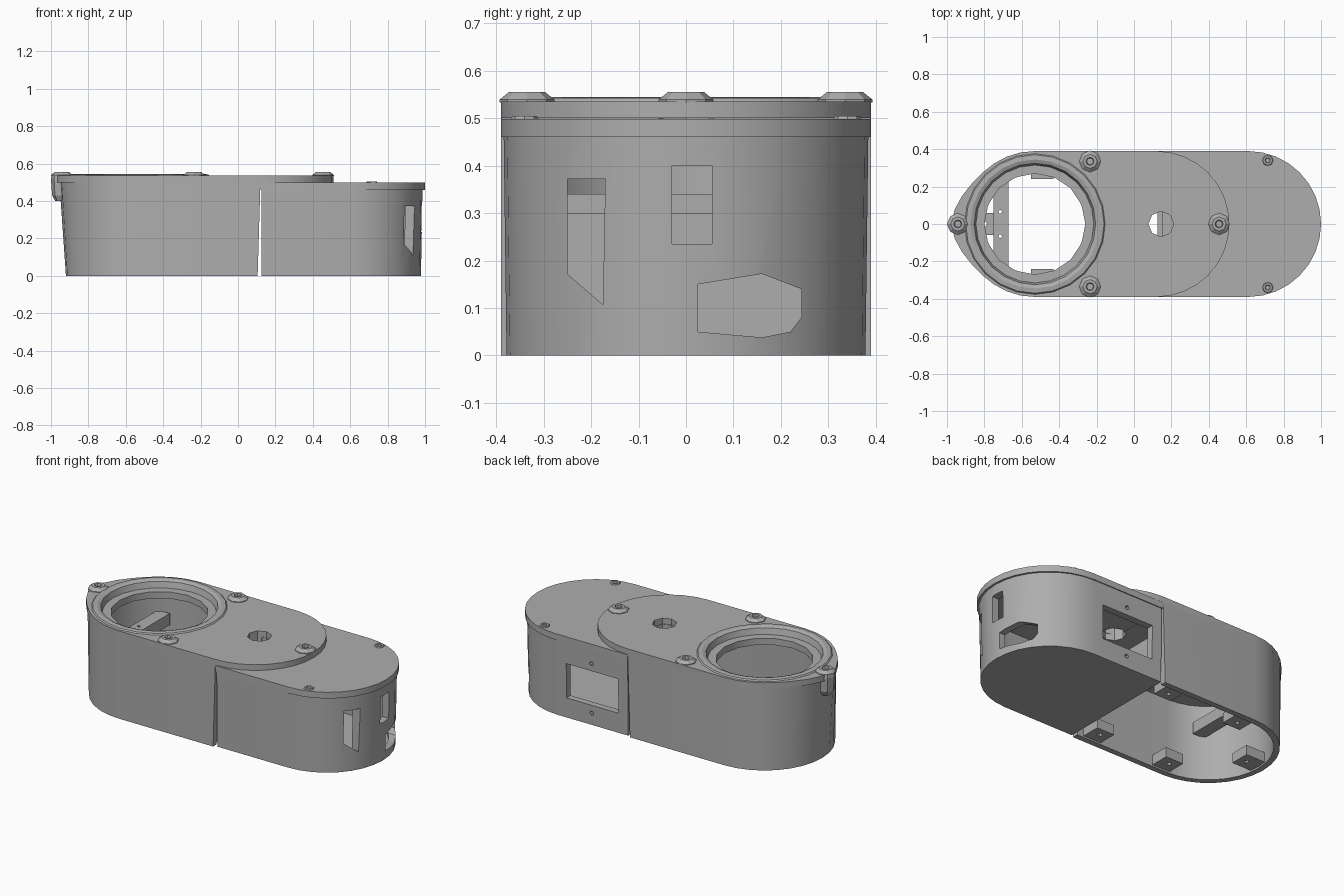
import bpy, bmesh
from math import sin, cos, pi, radians

cube = bpy.data.objects.get("Cube")
if cube:
    bpy.data.objects.remove(cube, do_unlink=True)

GREY = (0.42, 0.42, 0.42, 1)
grey = bpy.data.materials.new("plain_grey")
grey.use_nodes = True
grey.diffuse_color = GREY
grey.node_tree.nodes["Principled BSDF"].inputs["Base Color"].default_value = GREY

W = 0.39                      # half width of the case
RING = (-0.53, 0)             # centre of the big opening
PORT = (0.145, 0)             # centre of the small opening
SEAM = 0.11


def finish(name, bm, smooth=True):
    bmesh.ops.remove_doubles(bm, verts=bm.verts, dist=0.0001)
    bmesh.ops.recalc_face_normals(bm, faces=bm.faces)
    mesh = bpy.data.meshes.new(name)
    bm.to_mesh(mesh)
    bm.free()
    mesh.materials.append(grey)
    obj = bpy.data.objects.new(name, mesh)
    bpy.context.collection.objects.link(obj)
    if smooth:
        shade(obj)
    return obj


def shade(obj):
    bpy.ops.object.select_all(action='DESELECT')
    obj.select_set(True)
    bpy.context.view_layer.objects.active = obj
    bpy.ops.object.shade_smooth_by_angle(angle=radians(28))


def prism(name, pts, lo, hi, axis='z', top=None, smooth=False):
    """Extrude a 2D outline along an axis; top may differ from the base."""
    place = {'z': lambda p, h: (p[0], p[1], h),
             'x': lambda p, h: (h, p[0], p[1]),
             'y': lambda p, h: (p[0], h, p[1])}[axis]
    bm = bmesh.new()
    a = [bm.verts.new(place(p, lo)) for p in pts]
    b = [bm.verts.new(place(p, hi)) for p in (top or pts)]
    bm.faces.new(a)
    bm.faces.new(b)
    for i in range(len(a)):
        j = (i + 1) % len(a)
        bm.faces.new((a[i], a[j], b[j], b[i]))
    return finish(name, bm, smooth)


def lathe(name, profile, centre, z, n, smooth=False):
    """Revolve (radius, height) points around a vertical axis."""
    bm = bmesh.new()
    rows = [[bm.verts.new((centre[0] + r * cos(2 * pi * k / n),
                           centre[1] + r * sin(2 * pi * k / n), z + h))
             for k in range(n)] for r, h in profile]
    for lo, hi in zip(rows, rows[1:]):
        for k in range(n):
            m = (k + 1) % n
            bm.faces.new((lo[k], lo[m], hi[m], hi[k]))
    return finish(name, bm, smooth)


def rect(x0, x1, y0, y1):
    return [(x0, y0), (x1, y0), (x1, y1), (x0, y1)]


def circle(c, r, n):
    return [(c[0] + r * cos(2 * pi * k / n), c[1] + r * sin(2 * pi * k / n)) for k in range(n)]


def arc(cx, r, start, n=16, nose=0):
    """Half circle; nose pulls the middle of the arc out towards -x."""
    out = []
    for k in range(n + 1):
        a = start + pi * k / n
        out.append((cx + r * cos(a) - nose * max(0, -cos(a)) ** 8, r * sin(a)))
    return out


def left_outline(r, end, nose=0):
    return arc(RING[0], r, pi / 2, nose=nose) + [(end, -r), (end, r)]


def right_outline(cx, r, start):
    return [(start, -r)] + arc(cx, r, -pi / 2) + [(start, r)]


def cut(obj, *cutters):
    for c in cutters:
        mod = obj.modifiers.new("cut", 'BOOLEAN')
        mod.operation, mod.solver, mod.object = 'DIFFERENCE', 'EXACT', c
    bpy.context.view_layer.update()
    mesh = bpy.data.meshes.new_from_object(obj.evaluated_get(bpy.context.evaluated_depsgraph_get()))
    obj.modifiers.clear()
    obj.data = mesh
    for c in cutters:
        bpy.data.objects.remove(c, do_unlink=True)
    shade(obj)


# Left housing: open underneath and towards the seam
left_housing = prism("left_housing", left_outline(W, SEAM - 0.005), 0, 0.5,
                     top=left_outline(W, SEAM + 0.01, 0.035))
cut(left_housing,
    prism("cavity", left_outline(W - 0.035, 0.3), -0.1, 0.46),
    prism("opening", circle(RING, 0.27, 16), 0.4, 0.6),
    prism("port", circle(PORT, 0.068, 8), 0.4, 0.6))

# Right housing: closed floor, low partition, windows in the end and the back
right_housing = prism("right_housing", right_outline(0.6, W - 0.012, 0.125), 0, 0.46,
                      top=right_outline(0.603, W - 0.006, 0.125))
end_slot = [(-0.25, 0.172), (-0.175, 0.107), (-0.17, 0.372), (-0.25, 0.372)]
end_port = [(0.025, 0.05), (0.16, 0.038), (0.22, 0.05), (0.243, 0.08),
            (0.243, 0.14), (0.16, 0.172), (0.025, 0.15)]
cut(right_housing,
    prism("cavity", right_outline(0.6, W - 0.05, 0.155), 0.025, 0.6),
    prism("partition_notch", rect(0.05, 0.3, -W + 0.05, W - 0.05), 0.3, 0.6),
    prism("slot", end_slot, 0.75, 1.1, 'x'),
    prism("window", rect(-0.03, 0.055, 0.235, 0.4), 0.75, 1.1, 'x'),
    prism("end_port", end_port, 0.75, 1.1, 'x'),
    prism("back_window", rect(0.19, 0.54, 0.12, 0.33), 0.3, 0.5, 'y'),
    prism("upper_hole", circle((0.37, 0.375), 0.013, 6), 0.3, 0.5, 'y'),
    prism("lower_hole", circle((0.37, 0.072), 0.013, 6), 0.3, 0.5, 'y'))

# Lid over the right housing
right_lid = prism("right_lid", right_outline(0.61, W, 0.12), 0.46, 0.498)
cut(right_lid, prism("port", circle(PORT, 0.068, 8), 0.4, 0.6))

# Long cover plate spanning both housings
cover = prism("cover_plate", arc(RING[0], W, pi / 2, nose=0.055) + arc(0.12, W, -pi / 2),
              0.5, 0.535)
cut(cover,
    prism("opening", circle(RING, 0.33, 24), 0.4, 0.6),
    prism("port", circle(PORT, 0.068, 8), 0.4, 0.6))

# Raised rim around the big opening
lathe("opening_rim", [(0.378, -0.002), (0.37, 0.007), (0.345, 0.01), (0.325, 0.002), (0.315, -0.034),
                      (0.27, -0.034)], RING, 0.535, 24, True)

# Screw bosses on the cover
boss = [(0.058, -0.002), (0.058, 0.004), (0.038, 0.02), (0.022, 0.02), (0.018, 0.006), (0, 0.006)]
for name, pos in (("nose", (-0.942, 0)), ("middle", (0.455, 0)),
                  ("back", (-0.235, 0.335)), ("front", (-0.235, -0.335))):
    lathe(name + "_boss", boss, pos, 0.535, 8)
lathe("nose_post", [(0, -0.135), (0.035, -0.135), (0.052, -0.105), (0.058, -0.02), (0.055, 0)],
      (-0.942, 0), 0.535, 8)

# Small screws on the right lid
screw = [(0.03, -0.002), (0.026, 0.007), (0.015, 0.007), (0.012, 0.002), (0, 0.002)]
for side, name in ((1, "back"), (-1, "front")):
    lathe(name + "_lid_screw", screw, (0.715, 0.34 * side), 0.498, 8)

# Mounting tabs inside the left housing
for side, name in ((1, "back"), (-1, "front")):
    for x, place in ((-0.49, "outer"), (0.0, "inner")):
        tab = prism(name + "_" + place + "_tab",
                    rect(x - 0.06, x + 0.06, *sorted((0.24 * side, 0.37 * side))), 0.01, 0.07)
        cut(tab, prism("hole", circle((x, 0.29 * side), 0.015, 6), -0.1, 0.2))
end_tab = prism("end_tab", rect(-0.9, -0.75, -0.06, 0.06), 0.01, 0.07)
cut(end_tab, prism("hole", circle((-0.8, 0), 0.015, 6), -0.1, 0.2))

# Cross bar inside the left housing
bar = prism("cross_bar", rect(-0.75, -0.67, -0.3, 0.3), 0.27, 0.34)
cut(bar, *[prism("hole", circle((-0.715, s * 0.065), 0.01, 6), 0.2, 0.4) for s in (1, -1)])
